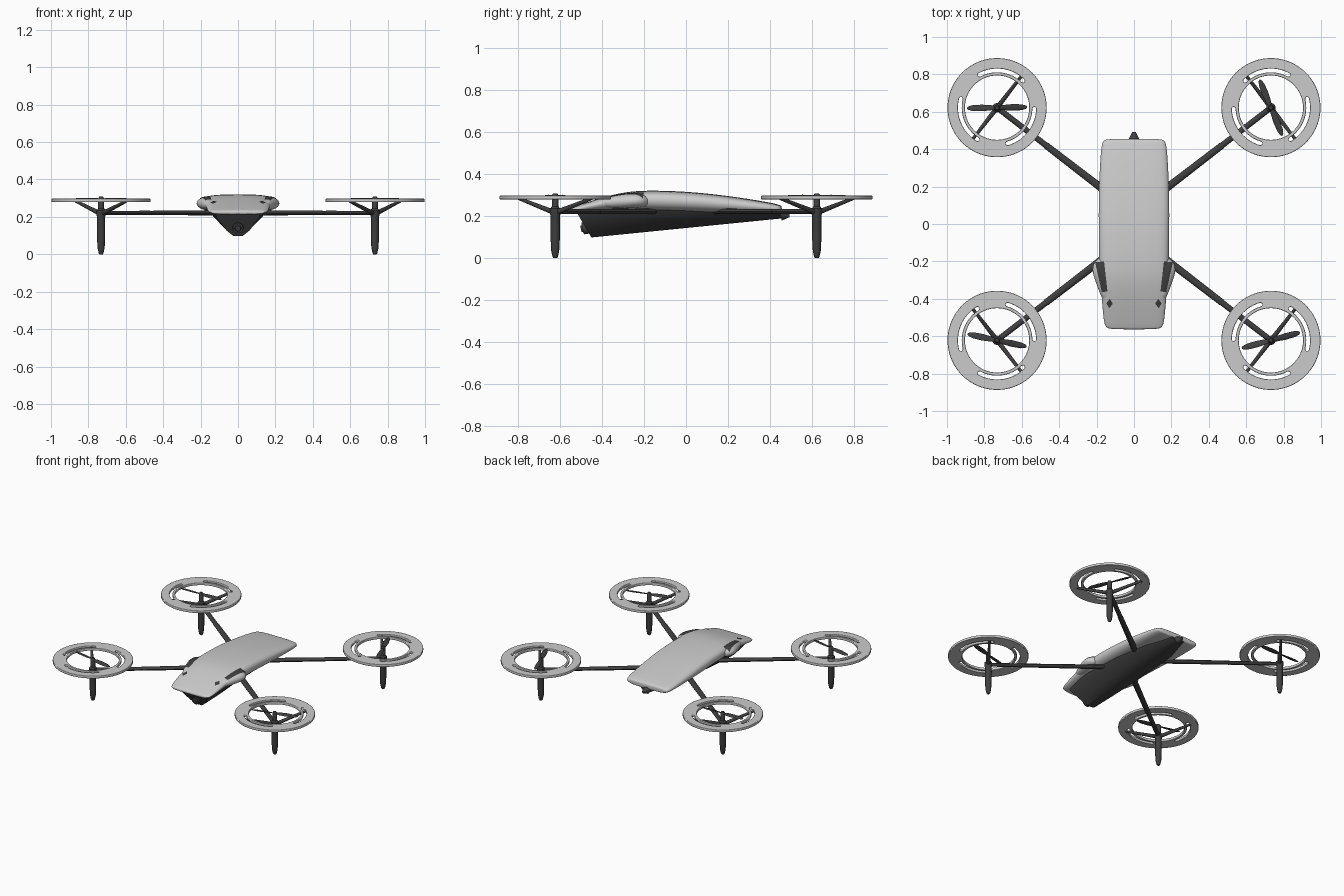
import bpy, bmesh
from math import sin, cos, pi, radians, atan2
from mathutils import Vector, Matrix
from mathutils.bvhtree import BVHTree

if "Cube" in bpy.data.objects:
    bpy.data.objects.remove(bpy.data.objects["Cube"])

dark = bpy.data.materials.new("dark_grey")
dark.diffuse_color = (0.05, 0.05, 0.05, 1)
dark.use_nodes = True
dark.node_tree.nodes["Principled BSDF"].inputs["Base Color"].default_value = dark.diffuse_color


def finish(ob, mat=None, angle=35):
    """Apply modifiers, shade and colour."""
    bpy.ops.object.select_all(action='DESELECT')
    ob.select_set(True)
    bpy.context.view_layer.objects.active = ob
    bpy.ops.object.convert(target='MESH')
    bpy.ops.object.shade_smooth_by_angle(angle=radians(angle))
    if mat:
        ob.data.materials.clear()
        ob.data.materials.append(mat)
    return ob


def add(name, bm, mat=None, subsurf=0, angle=35):
    bmesh.ops.recalc_face_normals(bm, faces=bm.faces)
    me = bpy.data.meshes.new(name)
    bm.to_mesh(me)
    bm.free()
    ob = bpy.data.objects.new(name, me)
    bpy.context.collection.objects.link(ob)
    if subsurf:
        ob.modifiers.new("smooth", 'SUBSURF').levels = subsurf
    return finish(ob, mat, angle)


def skin(bm, sections):
    """Bridge closed sections and cap both ends."""
    rings = [[bm.verts.new(p) for p in s] for s in sections]
    n = len(rings[0])
    for a, b in zip(rings, rings[1:]):
        for i in range(n):
            bm.faces.new((a[i], a[(i + 1) % n], b[(i + 1) % n], b[i]))
    bm.faces.new(rings[0])
    bm.faces.new(rings[-1])


def loft(name, sections, mat=None, subsurf=0, angle=35):
    bm = bmesh.new()
    skin(bm, sections)
    return add(name, bm, mat, subsurf, angle)


def mirror_loop(half):
    """Half outline from top centre to bottom centre, closed over x = 0."""
    return half + [(-x, z) for x, z in half[-2:0:-1]]


# Upper shell: stations of (y, half width, top, bottom)
outline = mirror_loop([(0, 1), (.5, .99), (.82, .93), (.96, .8), (1.01, .55),
                       (.97, .28), (.84, .08), (.6, 0), (0, 0)])
stations = [(.456, .145, .247, .215), (.446, .168, .253, .211), (.40, .178, .265, .209),
            (.2, .189, .297, .212), (0, .19, .318, .22), (-.2, .187, .323, .225),
            (-.3, .183, .313, .23), (-.4, .172, .288, .228), (-.5, .165, .256, .215),
            (-.55, .155, .239, .212), (-.564, .135, .232, .215)]
shell = loft("upper_shell", [[(x * w, y, b + z * (t - b)) for x, z in outline]
                             for y, w, t, b in stations], subsurf=2)

# Lower hull: V-shaped keel with a raked nose
keel = mirror_loop([(0, 1), (1, 1), (.92, .72), (.5, .22), (.2, 0), (0, 0)])
hull = [(-.45, .125, .235, .098, .08), (-.3, .145, .24, .113, .03), (0, .145, .235, .143, 0),
        (.25, .12, .228, .168, 0), (.45, .055, .22, .188, 0)]
loft("lower_hull", [[(x * w, y - rake * z, b + z * (t - b)) for x, z in keel]
                    for y, w, t, b, rake in hull], dark)

# Shoulder pods
solids = [shell]
for s, side in ((-1, "left"), (1, "right")):
    pod = [(-.175, .165, .012, .27, .015), (-.2, .17, .045, .272, .031),
           (-.25, .17, .06, .273, .037), (-.32, .16, .042, .268, .034),
           (-.41, .15, .02, .262, .02)]
    solids.append(loft("shoulder_pod_" + side,
                       [[(s * (x + rx * cos(a)), y, z + rz * sin(a))
                         for a in (k * pi / 6 for k in range(12))]
                        for y, x, rx, z, rz in pod], subsurf=2))

# Dark panels laid on the shell and pods by ray casting
trees = []
for ob in solids:
    bm = bmesh.new()
    bm.from_mesh(ob.data)
    trees.append(BVHTree.FromBMesh(bm))
    bm.free()


def panel(name, corners, s, n=10):
    a, b, c, d = (Vector((s * x, y, 1)) for x, y in corners)
    bm = bmesh.new()
    grid = {}
    for i in range(n + 1):
        for j in range(n + 1):
            u, v = i / n, j / n
            p = a.lerp(b, u).lerp(d.lerp(c, u), v)
            zs = [h[0].z for h in (t.ray_cast(p, Vector((0, 0, -1))) for t in trees) if h[0]]
            if zs:
                grid[i, j] = bm.verts.new((p.x, p.y, max(zs) + .003))
    for i in range(n):
        for j in range(n):
            q = [grid.get(k) for k in ((i, j), (i + 1, j), (i + 1, j + 1), (i, j + 1))]
            if all(q):
                bm.faces.new(q)
    ob = add(name, bm, dark)
    if sum(p.normal.z for p in ob.data.polygons) < 0:
        ob.data.flip_normals()


for s, side in ((-1, "left"), (1, "right")):
    panel("shoulder_intake_" + side, [(.208, -.205), (.16, -.2), (.142, -.36), (.172, -.365)], s)
    panel("nose_sensor_" + side, [(.13, -.4), (.148, -.425), (.132, -.45), (.113, -.425)], s)


def rod(bm, p, q, r1, r2, flat=1.0, segments=12):
    """Tapered rod between two points; flat squashes its height."""
    p, q = Vector(p), Vector(q)
    d = (q - p).normalized()
    side = d.cross(Vector((0, 0, 1))).normalized()
    up = side.cross(d)
    skin(bm, [[c + r * (side * cos(a) + up * flat * sin(a))
               for a in (2 * pi * k / segments for k in range(segments))]
              for c, r in ((p, r1), (q, r2))])


# Nose camera and tail nub
bm = bmesh.new()
rod(bm, (0, -.45, .15), (0, -.492, .14), .032, .028, segments=24)
rod(bm, (0, -.492, .14), (0, -.5, .138), .018, .014, segments=24)
add("nose_camera", bm, dark)
bm = bmesh.new()
rod(bm, (0, .4, .203), (0, .455, .203), .036, .03, .5)
rod(bm, (0, .455, .203), (0, .493, .203), .028, .009, .9)
add("tail_nub", bm, dark)


def arc(r, a0, a1, n):
    return [(r * cos(a0 + (a1 - a0) * k / n), r * sin(a0 + (a1 - a0) * k / n))
            for k in range(n + 1)]


def guard_ring(name, centre, inward):
    """Filled flat curve: outer rim, inner rim and three curved slots."""
    cu = bpy.data.curves.new(name, 'CURVE')
    cu.dimensions, cu.fill_mode = '2D', 'BOTH'
    cu.extrude, cu.bevel_depth, cu.bevel_resolution = .006, .003, 1
    loops = [arc(.262, 0, 2 * pi, 72)[:-1], arc(.175, 0, 2 * pi, 60)[:-1]]
    for k in range(3):
        m, h = inward + k * 2 * pi / 3, radians(36)
        ends = []
        for e in (m + h, m - h):
            turn = e if e > m else e + pi
            ends.append([(.199 * cos(e) + .013 * cos(turn + t), .199 * sin(e) + .013 * sin(turn + t))
                         for t in (pi * i / 6 for i in range(1, 6))])
        loops.append(arc(.212, m - h, m + h, 20) + ends[0]
                     + arc(.186, m + h, m - h, 20) + ends[1])
    for pts in loops:
        sp = cu.splines.new('POLY')
        sp.points.add(len(pts) - 1)
        for p, (x, y) in zip(sp.points, pts):
            p.co = (x, y, 0, 1)
        sp.use_cyclic_u = True
    ob = bpy.data.objects.new(name, cu)
    bpy.context.collection.objects.link(ob)
    ob.location = centre
    finish(ob, angle=50)


# Four rotor units: arm, leg, struts, guard ring and propeller
leg_profile = [(.009, 0), (.013, .006), (.019, .035), (.022, .09), (.022, .2), (.025, .212),
               (.025, .235), (.016, .245), (.016, .298), (.01, .308)]
blade = [(.006, .007), (.03, .014), (.08, .018), (.13, .016), (.155, .009), (.161, .003)]
spin = {(-1, 1): 1, (1, 1): 112, (-1, -1): -12, (1, -1): 15}
for (sx, sy), turn in spin.items():
    tag = ("back_" if sy > 0 else "front_") + ("right" if sx > 0 else "left")
    cx, cy = sx * .732, sy * .622
    inward = atan2(-sy * .41, -sx * .53)

    bm = bmesh.new()
    mid = (sx * .47, sy * .42, .221)
    rod(bm, (sx * .1, sy * .135, .222), mid, .021, .018, .65)
    rod(bm, mid, (cx, cy, .221), .016, .015, .75)
    add("arm_" + tag, bm, dark)

    loft("leg_" + tag, [[(cx + r * cos(a), cy + r * sin(a), z)
                         for a in (k * pi / 8 for k in range(16))] for r, z in leg_profile], dark)

    bm = bmesh.new()
    for a in (inward + pi / 2, inward - pi / 2):
        rod(bm, (cx, cy, .215), (cx + .22 * cos(a), cy + .22 * sin(a), .284), .013, .008)
    add("ring_struts_" + tag, bm, dark)

    guard_ring("guard_ring_" + tag, (cx, cy, .288), inward)

    bm = bmesh.new()
    for a in (0, pi):
        place = (Matrix.Translation((cx, cy, .296)) @ Matrix.Rotation(radians(turn) + a, 4, 'Z'))
        skin(bm, [[place @ Matrix.Rotation(radians(18 - 60 * x), 4, 'X')
                   @ Vector((x, w * cos(t), .12 * w * sin(t) + .001 * sin(t)))
                   for t in (k * pi / 5 for k in range(10))] for x, w in blade])
    add("propeller_" + tag, bm, dark)
